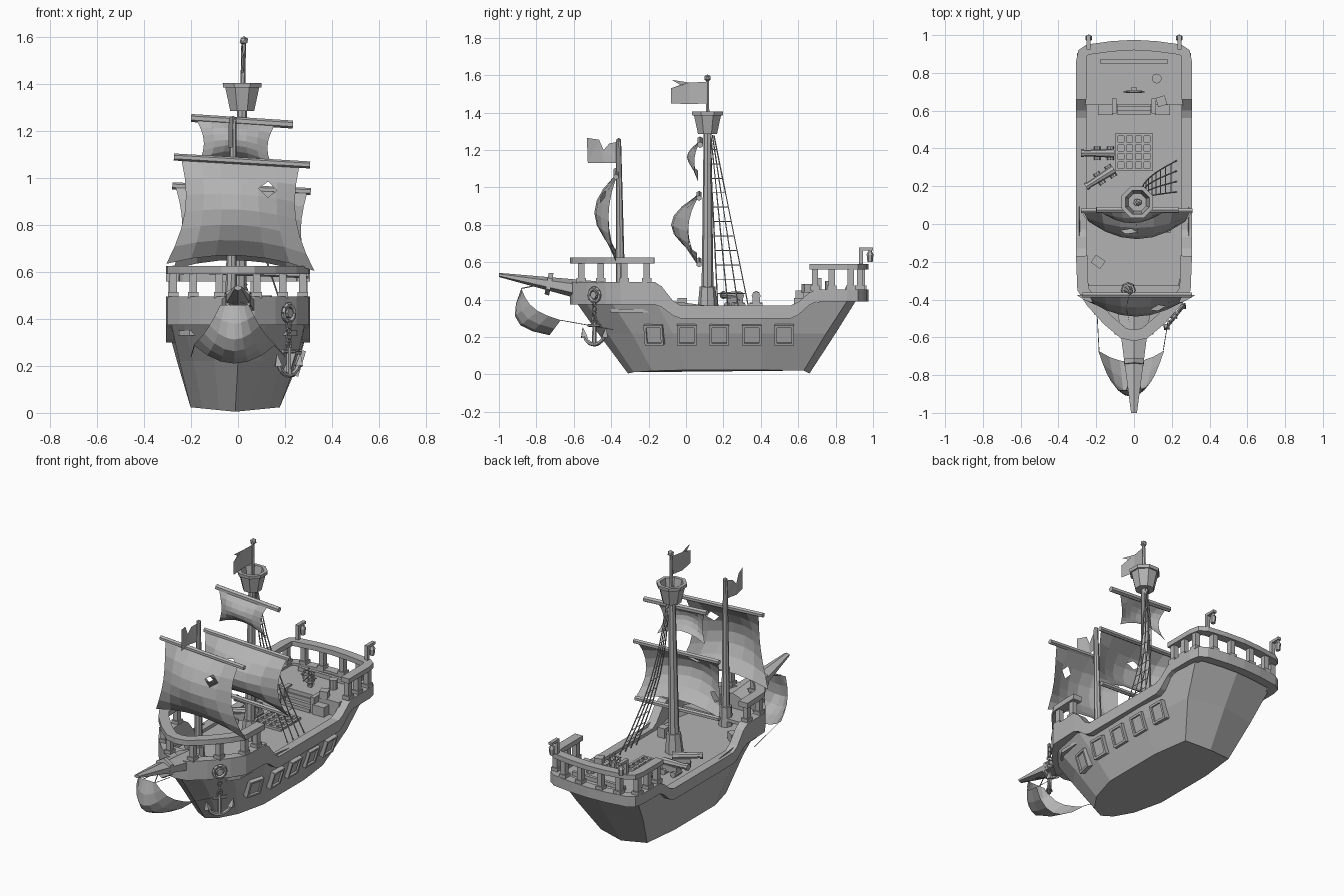
import bpy, bmesh, math
from mathutils import Vector, Matrix

cube = bpy.data.objects.get("Cube")
if cube:
    bpy.data.objects.remove(cube)

mat = bpy.data.materials.new("plain_grey")
mat.use_nodes = True
GREY = (0.45, 0.45, 0.45, 1)
mat.diffuse_color = GREY
mat.node_tree.nodes["Principled BSDF"].inputs["Base Color"].default_value = GREY


# helpers
def finish(name, bm, closed=True):
    if closed:
        bmesh.ops.recalc_face_normals(bm, faces=bm.faces)
    me = bpy.data.meshes.new(name)
    bm.to_mesh(me)
    bm.free()
    me.materials.append(mat)
    ob = bpy.data.objects.new(name, me)
    bpy.context.collection.objects.link(ob)
    return ob


def add_box(bm, c, size, rot=Matrix()):
    m = Matrix.Translation(c) @ rot @ Matrix.Diagonal((*size, 1))
    bmesh.ops.create_cube(bm, size=1, matrix=m)


def add_rod(bm, a, b, r1, r2=None, n=6):
    a, b = Vector(a), Vector(b)
    rot = (b - a).to_track_quat('Z', 'Y').to_matrix().to_4x4()
    bmesh.ops.create_cone(bm, cap_ends=True, segments=n, radius1=r1, depth=(b - a).length,
                          radius2=r1 if r2 is None else r2,
                          matrix=Matrix.Translation((a + b) / 2) @ rot)


def add_path(bm, pts, r, n=4):
    for a, b in zip(pts, pts[1:]):
        add_rod(bm, a, b, r, n=n)


def add_ring(bm, c, axis, radius, r, n=10):
    rot = Vector(axis).to_track_quat('Z', 'Y').to_matrix()
    add_path(bm, [Vector(c) + rot @ Vector((radius * math.cos(t), radius * math.sin(t), 0))
                  for t in (math.tau * i / n for i in range(n + 1))], r, 5)


def box(name, c, size, rot=Matrix()):
    bm = bmesh.new()
    add_box(bm, c, size, rot)
    finish(name, bm)


def rod(name, a, b, r1, r2=None, n=8):
    bm = bmesh.new()
    add_rod(bm, a, b, r1, r2, n)
    return finish(name, bm)


def loft(rows, ring, caps=()):
    bm = bmesh.new()
    vs = [[bm.verts.new(p) for p in row] for row in rows]
    n = len(vs[0])
    for a, b in zip(vs, vs[1:]):
        for i in range(n if ring else n - 1):
            bm.faces.new((a[i], a[(i + 1) % n], b[(i + 1) % n], b[i]))
    for c in caps:
        bm.faces.new(vs[c])
    return bm


def ease(y, a, b, v0, v1):
    t = min(1, max(0, (y - a) / (b - a)))
    return v0 + (v1 - v0) * t * t * (3 - 2 * t)


def sheer(y, fore, mid, aft):
    return ease(y, -.17, -.03, fore, mid) if y < .3 else ease(y, .56, .7, mid, aft)


def wale_top(y):
    return sheer(y, .495, .37, .455)


def wale_low(y):
    return sheer(y, .375, .30, .39)


def mirrored(half):
    return half + [(-x, y) for x, y in reversed(half) if x > 0]


# hull, open at the top
keel = [(0, -.31), (.07, -.28), (.14, -.18), (.19, 0), (.19, .4), (.16, .63), (0, .66)]
waist = [(0, -.47), (.1, -.42), (.19, -.29), (.25, -.07), (.26, .4), (.23, .75), (0, .80)]
brim = [(0, -.60), (.12, -.55), (.24, -.41), (.29, -.17), (.29, .4), (.275, .88), (0, .925)]
rows = [[(x - .012, y, .005 + .1 * abs(x)) for x, y in mirrored(keel)],
        [(x, y, .22) for x, y in mirrored(waist)],
        [(x, y, wale_low(y) + .03) for x, y in mirrored(brim)]]
finish("hull", loft(rows, True, (0,)))

# thick wale, rails and decks follow one outline
side = [-.17, -.13, -.1, -.07, -.03, .3, .56, .6, .63, .66, .7, .86]
outline = ([(0, -.62), (.07, -.605), (.16, -.53), (.25, -.43), (.3, -.35)]
           + [(.307, y) for y in side] + [(.295, .92), (.25, .95), (.12, .968), (0, .975)])


def inset(half, d):
    out = []
    for i, (x, y) in enumerate(half):
        a, b = half[max(i - 1, 0)], half[min(i + 1, len(half) - 1)]
        t = Vector((b[0] - a[0], b[1] - a[1])).normalized()
        out.append((0 if x == 0 else x - t.y * d, y + (d if y < -.6 and x == 0 else t.x * d)))
    return out


def between(lo, hi):
    return [p for p in outline if lo < p[1] < hi]


def band(name, half, width, top, low, closed=False):
    pairs = list(zip(half, inset(half, width)))
    flip = [((-a[0], a[1]), (-b[0], b[1])) for a, b in reversed(pairs) if a[0] > 0]
    if closed:
        pairs = pairs + flip + pairs[:1]
    else:
        pairs = flip + pairs if half[0][0] == 0 else pairs + flip
    rows = [[(*o, low(o[1])), (*o, top(o[1])), (*i, top(o[1])), (*i, low(o[1]))] for o, i in pairs]
    bm = loft(rows, True, () if closed else (0, -1))
    bmesh.ops.remove_doubles(bm, verts=bm.verts, dist=.0005)
    finish(name, bm)


band("wale", outline, .055, wale_top, wale_low, True)
band("fore_rail", between(-1, -.16), .06, lambda y: .625, lambda y: .592)
band("aft_rail", between(.65, 1), .055, lambda y: .59, lambda y: .56)


def deck(name, half, z):
    ring = mirrored(inset(half, .05))
    finish(name, loft([[(x, y, h) for x, y in ring] for h in (z - .02, z)], True, (0, -1)))


deck("main_deck", between(-.45, .75), .35)
deck("bow_deck", between(-1, -.3), .405)
deck("aft_deck", between(.62, 1), .44)

# rail posts with feet
bm = bmesh.new()
spots = [(.275, -.21, .49), (.275, -.33, .49), (.19, -.455, .49), (.08, -.56, .49),
         (.28, .69, .45), (.28, .78, .45), (.28, .88, .45), (.19, .93, .45), (.07, .94, .45)]
for x, y, z in spots:
    for s in (-1, 1):
        add_box(bm, (s * x, y, z + .055), (.032, .034, .12))
        add_box(bm, (s * x, y, z + .012), (.045, .05, .025))
finish("rail_posts", bm)

# stern lanterns
bm = bmesh.new()
for x in (-.24, .24):
    add_box(bm, (x, .935, .63), (.022, .02, .1))
    add_box(bm, (x, .965, .672), (.022, .07, .016))
    add_rod(bm, (x, .984, .6), (x, .984, .64), .014, .018)
    add_rod(bm, (x, .984, .64), (x, .984, .668), .02, .004)
finish("stern_lanterns", bm)

# gun ports on one side
bm = bmesh.new()
for i in range(5):
    rot = Matrix.Rotation(0 if i else -.25, 4, 'Z') @ Matrix.Rotation(.3, 4, 'Y')
    m = Matrix.Translation((.256 if i else .228, -.17 + .174 * i, .213)) @ rot
    for s in (-1, 1):
        add_box(bm, m @ Vector((0, s * .045, 0)), (.035, .013, .11), rot)
        add_box(bm, m @ Vector((0, 0, s * .05)), (.035, .1, .013), rot)
    add_box(bm, m.translation, (.012, .08, .09), rot)
finish("gun_ports", bm)

# bowsprit and its sail
sprit = rod("bowsprit", (0, -.46, 0), (0, -1, 0), .1, .018, 6)
for v in sprit.data.vertices:
    v.co.z = v.co.z * .62 + .435 - (v.co.y + .46) * .18
rod("bowsprit_band", (0, -.72, .482), (0, -.745, .487), .062, .058, 6)
rows = []
for j in range(6):
    t = j / 5
    row = []
    for u in (i / 3 - 1 for i in range(7)):
        bulge = math.sin(math.pi * t) * (1 - .6 * u * u)
        row.append((u * (.06 + .115 * t) - .015, -.88 + .21 * t - .06 * (1 - u * u) * t - .1 * bulge,
                    .46 - .17 * t - .08 * (1 - u * u) * t - .05 * bulge))
    rows.append(row)
finish("sprit_sail", loft(rows, False), False)
bm = bmesh.new()
for s in (-1, 1):
    add_rod(bm, (s * .17 - .015, -.67, .29), (s * .2, -.39, .24), .002, n=4)
    add_rod(bm, (s * .04, -.88, .46), (0, -.78, .48), .003, n=4)
finish("sprit_ropes", bm)

# masts
bm = bmesh.new()
add_rod(bm, (0, .115, .34), (.005, .115, .47), .054, .042, 8)
add_rod(bm, (.003, .115, .45), (.018, .115, 1.36), .032, .02, 8)
add_rod(bm, (.018, .115, 1.3), (.025, .115, 1.58), .012, .009, 6)
bmesh.ops.create_icosphere(bm, subdivisions=1, radius=.02, matrix=Matrix.Translation((.025, .115, 1.585)))
finish("main_mast", bm)
bm = bmesh.new()
add_rod(bm, (-.03, -.35, .34), (-.03, -.35, .47), .042, .035, 8)
add_rod(bm, (-.03, -.35, .46), (-.02, -.36, 1.25), .025, .013, 8)
bmesh.ops.create_icosphere(bm, subdivisions=1, radius=.015, matrix=Matrix.Translation((-.02, -.36, 1.25)))
finish("fore_mast", bm)

# crow's nest: hollow eight-sided tub
profile = [(.018, 1.285), (.055, 1.285), (.078, 1.385), (.088, 1.385), (.09, 1.405), (.068, 1.405), (.05, 1.31), (.018, 1.31)]
turns = [math.tau * (k + .5) / 8 for k in range(8)]
finish("crows_nest", loft([[(.018 + r * math.cos(a), .115 + r * math.sin(a), z) for a in turns]
                           for r, z in profile], True))


# sails with diamond tears, yards and flags
def sail(name, cx, y0, top, low, w_top, w_low, belly, tilt, holes=()):
    rows = []
    for t in (j / 6 for j in range(7)):
        w = w_top + (w_low - w_top) * t * t - .03 * math.sin(math.pi * t)
        rows.append([(cx + u * w, y0 - belly * math.sin(math.pi * t) ** .8 * (1 - .65 * u * u),
                      top + (low - top) * t + .05 * t * (1 - u * u) - tilt * u)
                     for u in (i / 3 - 1 for i in range(7))])
    bm = loft(rows, False)
    bm.faces.ensure_lookup_table()
    torn = [bm.faces[k] for k in holes]
    if torn:
        bmesh.ops.inset_individual(bm, faces=torn, thickness=.006)
        for f in torn:
            cos = [v.co.copy() for v in f.verts]
            for i, v in enumerate(f.verts):
                v.co = (cos[i] + cos[i - 1]) / 2
        bmesh.ops.delete(bm, geom=torn, context='FACES')
    finish(name, bm, False)


def yard(name, cx, y, z, half, tilt, r=.015):
    rod(name, (cx - half, y, z + tilt), (cx + half, y, z - tilt), r, r, 6)


sail("fore_sail", .01, -.375, 1.06, .62, .25, .315, .115, .015, (10,))
yard("fore_yard", .017, -.375, 1.073, .29, .017)
sail("main_sail", .015, .06, .95, .60, .28, .29, .14, .012, (8, 24))
yard("main_yard", .015, .07, .955, .295, .012)
yard("main_lower_yard", .01, .07, .6, .29, .012)
sail("top_sail", -.01, .065, 1.235, 1.04, .165, .165, .06, .01)
yard("top_yard", .017, .075, 1.242, .217, .014, .017)


def flag(name, pts, x, wave):
    y0 = pts[0][0]
    bm = bmesh.new()
    bm.faces.new([bm.verts.new((x + wave * math.sin((y - y0) * 18), y, z)) for y, z in pts])
    bmesh.ops.triangulate(bm, faces=bm.faces)
    finish(name, bm, False)


flag("main_flag", [(.11, 1.45), (.11, 1.565), (.02, 1.56), (-.075, 1.575), (-.03, 1.548), (-.08, 1.53),
                   (-.01, 1.508), (-.06, 1.49), (-.03, 1.475), (-.08, 1.45), (.02, 1.445)], .022, .01)
flag("fore_flag", [(-.36, 1.13), (-.36, 1.245), (-.41, 1.235), (-.44, 1.2), (-.465, 1.255),
                   (-.53, 1.265), (-.525, 1.13), (-.44, 1.13)], -.02, .02)

# shrouds
heads = [Vector((.03, .125 + .008 * k, 1.28)) for k in range(4)]
feet = [Vector((.225, .17 + .055 * k, .355)) for k in range(4)]


def shroud(k, t):
    return heads[k].lerp(feet[k], t) - Vector((.05 * math.sin(math.pi * t), 0, 0))


bm = bmesh.new()
for k in range(4):
    add_path(bm, [shroud(k, t / 6) for t in range(7)], .0035)
for j in range(1, 12):
    add_path(bm, [shroud(k, j / 12) for k in range(4)], .0025)
finish("shrouds", bm)

# anchor hanging off one bow
along, out = Vector((.62, .78, 0)), Vector((.78, -.62, 0))


def at(s, z):
    return Vector((.216, -.49, z)) + along * s


bm = bmesh.new()
add_ring(bm, at(0, .425), out, .036, .01)
add_rod(bm, at(0, .425) - out * .03, at(0, .425) + out * .01, .02, n=8)
for k in range(4):
    add_ring(bm, at(0, .375 - .024 * k), out if k % 2 else along, .014, .004, 6)
add_ring(bm, at(0, .29), out, .016, .005, 8)
add_rod(bm, at(0, .28), at(0, .165), .01, .013)
add_rod(bm, at(-.04, .262), at(.04, .262), .008)
add_path(bm, [at(.075 * math.sin(a), .235 - .075 * math.cos(a)) for a in (-1.3, -.8, -.4, 0, .4, .8, 1.3)], .011, 6)
for s in (-1, 1):
    add_rod(bm, at(s * .07, .2), at(s * .08, .25), .022, .002, 4)
finish("anchor", bm)

# deck fittings
bm = bmesh.new()
for k in range(5):
    add_box(bm, (-.092 + .046 * k, .38, .355), (.014, .2, .02))
    add_box(bm, (0, .288 + .046 * k, .355), (.2, .014, .02))
finish("hatch_grating", bm)

bm = bmesh.new()
for x, y, ang in ((-.18, .375, 0), (-.17, .25, .56)):
    rot = Matrix.Rotation(ang, 4, 'Z')
    m = Matrix.Translation((x, y, .35)) @ rot
    add_rod(bm, m @ Vector((.075, 0, .07)), m @ Vector((-.09, 0, .075)), .024, .016, 8)
    add_rod(bm, m @ Vector((-.085, 0, .075)), m @ Vector((-.1, 0, .075)), .021, n=8)
    add_box(bm, m @ Vector((.02, 0, .04)), (.1, .04, .04), rot)
    for dx in (-.015, .055):
        add_rod(bm, m @ Vector((dx, -.035, .018)), m @ Vector((dx, .035, .018)), .018, n=8)
finish("cannons", bm)

bm = bmesh.new()
for k in range(4):
    add_box(bm, (0, .59 + .02 * k, .35 + .011 * (k + 1)), (.18, .02, .022 * (k + 1)))
add_box(bm, (0, .635, .39), (.52, .012, .098))
for s in (-1, 1):
    add_box(bm, (s * .105, .625, .40), (.025, .08, .1))
    add_box(bm, (s * .15, .605, .38), (.08, .055, .06))
finish("stairs", bm)

bm = bmesh.new()
hub = Vector((0, .7, .51))
add_ring(bm, hub, (0, 1, 0), .04, .006, 12)
for k in range(4):
    d = Vector((math.cos(k * math.pi / 4), 0, math.sin(k * math.pi / 4))) * .055
    add_rod(bm, hub - d, hub + d, .004, n=4)
add_box(bm, (0, .715, .475), (.025, .018, .08))
finish("steering_wheel", bm)

box("aft_bench", (0, .86, .45), (.36, .02, .03))
rod("barrel", (.12, .77, .44), (.12, .77, .5), .026, .026, 10)
box("aft_crate", (.145, .65, .46), (.05, .05, .045), Matrix.Rotation(.3, 4, 'Z'))
box("fore_crate", (-.19, -.2, .375), (.06, .05, .05), Matrix.Rotation(-.6, 4, 'Z'))
box("mid_crate", (.17, -.02, .38), (.05, .05, .06))
